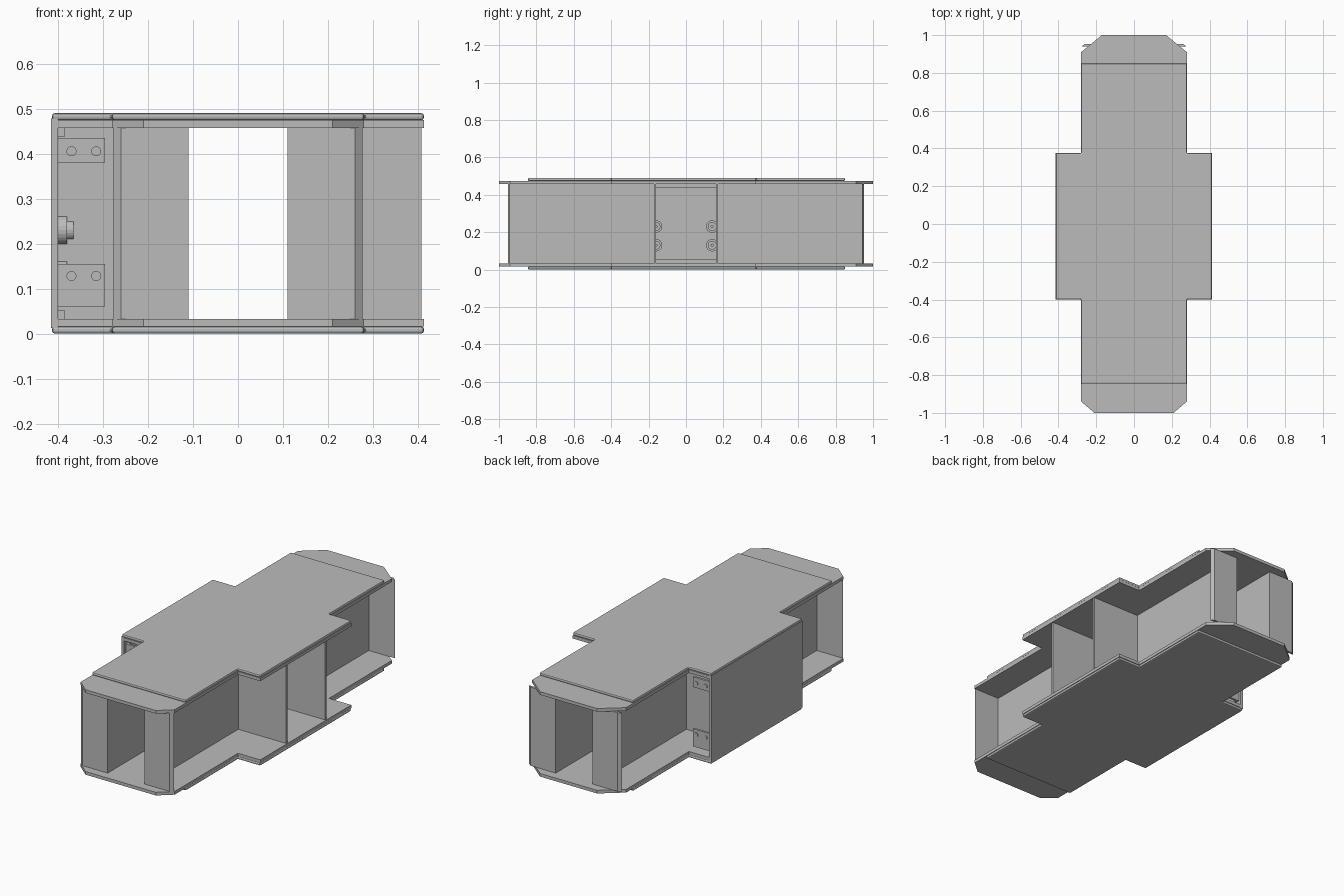
import bpy, bmesh, math
from mathutils import Matrix

cube = bpy.data.objects.get("Cube")
if cube:
    bpy.data.objects.remove(cube, do_unlink=True)

grey = bpy.data.materials.new("sheet_grey")
grey.use_nodes = True
colour = (0.5, 0.5, 0.5, 1)
grey.diffuse_color = colour
grey.node_tree.nodes["Principled BSDF"].inputs["Base Color"].default_value = colour
MID = 0.245  # height of the mirror plane between floor and roof


def finish(name, bm):
    bmesh.ops.recalc_face_normals(bm, faces=bm.faces)
    mesh = bpy.data.meshes.new(name)
    bm.to_mesh(mesh)
    bm.free()
    mesh.materials.append(grey)
    ob = bpy.data.objects.new(name, mesh)
    bpy.context.collection.objects.link(ob)
    return ob


def prism(name, outline, z0, z1):
    bm = bmesh.new()
    face = bm.faces.new([bm.verts.new((x, y, z0)) for x, y in outline])
    ext = bmesh.ops.extrude_face_region(bm, geom=[face])
    verts = [v for v in ext["geom"] if isinstance(v, bmesh.types.BMVert)]
    bmesh.ops.translate(bm, verts=verts, vec=(0, 0, z1 - z0))
    return finish(name, bm)


def box(name, x0, x1, y0, y1, z0, z1):
    return prism(name, [(x0, y0), (x1, y0), (x1, y1), (x0, y1)], z0, z1)


def rod(name, centre, radius, depth, axis):
    bm = bmesh.new()
    turn = Matrix.Rotation(math.pi / 2, 4, "Y" if axis == "X" else "X")
    bmesh.ops.create_cone(bm, cap_ends=True, segments=24, radius1=radius,
                          radius2=radius, depth=depth,
                          matrix=Matrix.Translation(centre) @ turn)
    return finish(name, bm)


def symmetric(right_half):
    return right_half + [(-x, y) for x, y in reversed(right_half)]


# Cross-shaped plates: outer skin and inner sheet with chamfered end tabs
arms = [(0.28, -0.40), (0.413, -0.40), (0.413, 0.375), (0.28, 0.375)]
skin = symmetric([(0.28, -0.845)] + arms + [(0.28, 0.85)])
sheet = symmetric([(0.21, -1), (0.28, -0.94)] + arms + [(0.28, 0.91), (0.17, 1)])

for level, side in (("floor", -1), ("roof", 1)):
    def span(a, b):
        return sorted((MID + side * a, MID + side * b))
    prism(level + "_sheet", sheet, *span(0.212, 0.229))
    plate = prism(level + "_skin", skin, *span(0.229, 0.245))
    bevel = plate.modifiers.new("rounded_edge", "BEVEL")
    bevel.width = 0.006
    bevel.segments = 2
    bevel.limit_method = "ANGLE"
    # Folded lip along the inside of the side cover
    box(level + "_cover_lip", -0.402, -0.385, -0.37, 0.35, *span(0.192, 0.212))

# Four folded pockets: end flap, tunnel wall and bulkhead in one sheet
pocket = [(0.277, 0.940), (0.26, 0.953), (0.11, 0.953), (0.11, 0.160),
          (0.408, 0.160), (0.408, 0.172), (0.122, 0.172), (0.122, 0.940)]
for sx, across in ((1, "left"), (-1, "right")):
    for sy, along in ((-1, "front"), (1, "back")):
        reach = [(sx * min(x, 0.408 if sx > 0 else 0.40), sy * y) for x, y in pocket]
        prism(f"{along}_{across}_pocket", reach, MID - 0.212, MID + 0.212)

# Closing cover on the right side
box("side_cover", -0.415, -0.40, -0.40, 0.375, 0.012, 0.478)

# Angle brackets with screws at both ends of the cover
for end, y, sy in (("front", -0.385, -1), ("back", 0.362, 1)):
    for level, z0, z1 in (("lower", 0.06, 0.155), ("upper", 0.38, 0.435)):
        name = f"{end}_{level}_bracket"
        ys = sorted((y, y - sy * 0.012))
        box(name, -0.40, -0.295, *ys, z0, z1)
        box(name + "_leg", -0.40, -0.388, *sorted((y, y - sy * 0.1)), z0, z1)
        for x in (-0.37, -0.315):
            rod(name + "_screw", (x, y, 0.128 if level == "lower" else 0.405),
                0.011, 0.008, "Y")

# Round bushings on the inside of the cover
for y in (-0.16, 0.14):
    for z in (0.13, 0.23):
        rod("bushing_flange", (-0.39, y, z), 0.033, 0.02, "X")
        rod("bushing_collar", (-0.375, y, z), 0.023, 0.02, "X")
        rod("bushing_pin", (-0.362, y, z), 0.008, 0.02, "X")
